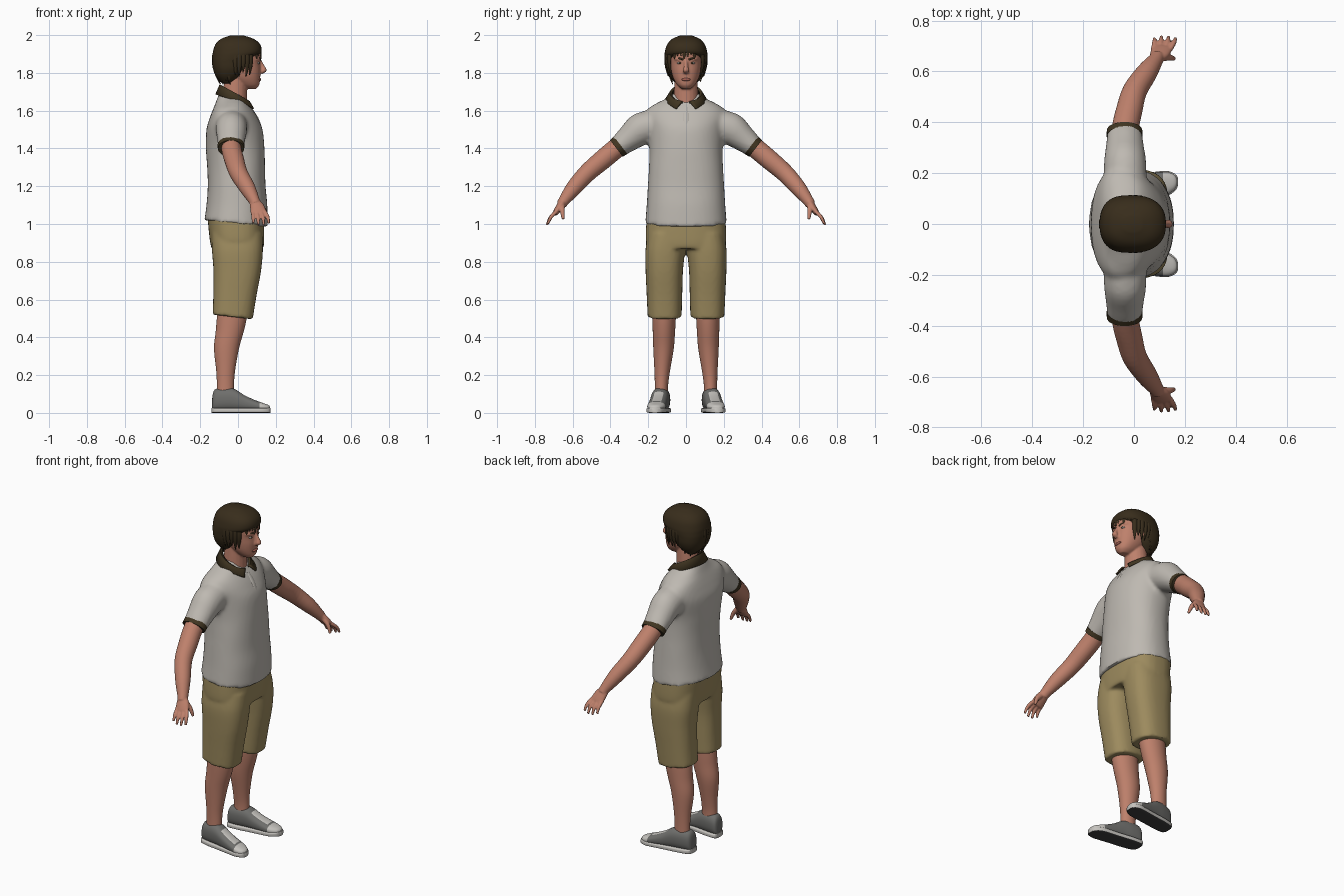
import bpy, bmesh, math
from mathutils import Vector, Matrix

if "Cube" in bpy.data.objects:
    bpy.data.objects.remove(bpy.data.objects["Cube"])

def mat(name, r, g, b):
    m = bpy.data.materials.new(name)
    m.diffuse_color = (r ** 2.2, g ** 2.2, b ** 2.2, 1)
    m.use_nodes = True
    m.node_tree.nodes["Principled BSDF"].inputs["Base Color"].default_value = m.diffuse_color
    return m

SKIN = mat("skin", .74, .50, .42)
HAIR = mat("dark brown hair", .23, .19, .13)
SHIRT = mat("light grey cloth", .74, .72, .69)
TRIM = mat("brown trim", .26, .22, .15)
SHORTS = mat("khaki cloth", .61, .54, .37)
SHOE = mat("grey canvas", .43, .43, .42)
RUBBER = mat("pale rubber", .77, .76, .74)
SOLE = mat("dark sole", .25, .25, .25)
LIPS = mat("lip pink", .66, .39, .34)
EYE = mat("eye white", .80, .77, .74)

def sec(z, x0, x1, w, y=0, tilt=0, bend=0):
    """Horizontal cross-section; bend pulls the flanks backwards."""
    h = (x1 - x0) / 2
    return Vector(((x0 + x1) / 2, y, z)), Vector((h, 0, tilt * h)), Vector((0, w, 0)), Vector((bend, 0, 0))

def spline(rings, sub):
    out = []
    for i in range(len(rings) - 1):
        a, b, c, d = (rings[max(0, min(len(rings) - 1, i + k))] for k in (-1, 0, 1, 2))
        for j in range(sub):
            t = j / sub
            out.append([q + (r - p) * (t / 2) + (p * 2 - q * 5 + r * 4 - s) * (t * t / 2)
                        + (q * 3 - p - r * 3 + s) * (t ** 3 / 2) for p, q, r, s in zip(a, b, c, d)])
    return out + [rings[-1]]

def loft(bm, rings, power=2.0, n=32, sub=4):
    def f(v):
        return math.copysign(abs(v) ** (2 / power), v)
    loops = []
    for C, U, V, B in spline(rings, sub):
        angs = [2 * math.pi * k / n for k in range(n)]
        loops.append([bm.verts.new(C + U * f(math.cos(a)) + V * f(math.sin(a)) - B * math.sin(a) ** 2) for a in angs])
    for p, q in zip(loops, loops[1:]):
        for k in range(n):
            bm.faces.new((p[k], p[(k + 1) % n], q[(k + 1) % n], q[k]))
    bm.faces.new(loops[0][::-1])
    bm.faces.new(loops[-1])

def tube(bm, pts, ref=(1, 0, 0), n=20, sub=4):
    """Tube through (x, y, z, radius along ref, other radius)."""
    P = [Vector(p[:3]) for p in pts]
    rings = []
    for i, p in enumerate(pts):
        d = (P[min(i + 1, len(P) - 1)] - P[max(i - 1, 0)]).normalized()
        u = Vector(ref)
        u = (u - d * u.dot(d)).normalized()
        rings.append((P[i], u * p[3], d.cross(u) * p[-1], Vector()))
    loft(bm, rings, 2, n, sub)

def ball(bm, c, r):
    bmesh.ops.create_uvsphere(bm, u_segments=20, v_segments=12, radius=1,
                              matrix=Matrix.Translation(c) @ Matrix.Diagonal((*r, 1)))

def make(name, bm, mats, voxel=0, smooth=0, rule=None):
    bmesh.ops.recalc_face_normals(bm, faces=bm.faces[:])
    me = bpy.data.meshes.new(name)
    bm.to_mesh(me)
    bm.free()
    ob = bpy.data.objects.new(name, me)
    bpy.context.collection.objects.link(ob)
    if voxel:  # fuse the overlapping volumes into one skin
        m = ob.modifiers.new("fuse", 'REMESH')
        m.mode = 'VOXEL'
        m.voxel_size = voxel
        s = ob.modifiers.new("soften", 'SMOOTH')
        s.factor, s.iterations = .5, smooth
        dg = bpy.context.evaluated_depsgraph_get()
        me = bpy.data.meshes.new_from_object(ob.evaluated_get(dg))
        ob.modifiers.clear()
        ob.data = me
    me.materials.clear()
    for m in mats:
        me.materials.append(m)
    for p in me.polygons:
        p.use_smooth = True
        p.material_index = rule(p) if rule else 0
    me.set_sharp_from_angle(angle=math.radians(50))
    return ob

# Head and neck
bm = bmesh.new()
loft(bm, [sec(1.715, .03, .095, .022), sec(1.735, .0, .112, .046), sec(1.77, -.04, .117, .067),
          sec(1.81, -.07, .120, .078), sec(1.85, -.09, .118, .084), sec(1.9, -.1, .122, .087),
          sec(1.94, -.09, .112, .08), sec(1.97, -.06, .07, .05)], 2.2)
tube(bm, [(-.02, 0, 1.57, .07), (-.018, 0, 1.66, .066), (-.01, 0, 1.78, .06)])
tube(bm, [(.114, 0, 1.868, .008, .009), (.129, 0, 1.835, .012, .011), (.137, 0, 1.815, .016, .017),
          (.122, 0, 1.803, .012, .014)])
for s in (-1, 1):
    ball(bm, (.085, s * .035, 1.873), (.032, .03, .010))
    ball(bm, (.0, s * .088, 1.84), (.02, .014, .03))
make("head", bm, [SKIN], .005, 4)

# Face details
bm = bmesh.new()
ball(bm, (.112, 0, 1.765), (.011, .025, .008))
make("lips", bm, [LIPS])
for s, side in ((-1, "right"), (1, "left")):
    bm = bmesh.new()
    ball(bm, (.1055, s * .033, 1.852), (.009, .014, .006))
    make(side + "_eye", bm, [EYE])
    bm = bmesh.new()
    ball(bm, (.109, s * .032, 1.852), (.0075, .006, .006))
    make(side + "_pupil", bm, [HAIR])
    bm = bmesh.new()
    tube(bm, [(.118, s * .014, 1.87, .005), (.112, s * .035, 1.877, .005), (.095, s * .056, 1.87, .004)],
         ref=(0, 0, 1), n=10)
    make(side + "_eyebrow", bm, [HAIR])

# Hair: cap plus locks around the hairline
bm = bmesh.new()
loft(bm, [sec(1.745, -.085, -.03, .055), sec(1.78, -.115, .015, .088), sec(1.82, -.13, .045, .106),
          sec(1.86, -.135, .065, .111), sec(1.885, -.135, .095, .113), sec(1.91, -.133, .124, .112),
          sec(1.95, -.12, .118, .1), sec(1.98, -.09, .083, .073), sec(1.998, -.04, .03, .03)], 2.4, 40)
for i in range(36):
    a = math.radians(i * 10 + 5)
    front = abs((math.degrees(a) + 180) % 360 - 180)
    tip = (1.885 if front < 50 else 1.79 if front < 115 else 1.75) + .012 * math.sin(i * 2.3)
    pts = []
    for k in range(5):
        z = 1.98 + (tip - 1.98) * k / 4
        e = (z - 1.87) / .13
        f = math.sqrt(1 - e * e) if e > 0 else 1 - e * e * .28
        pts.append((-.004 + .127 * f * math.cos(a), .108 * f * math.sin(a), z,
                    (.012, .014, .014, .011, .002)[k], (.006, .008, .008, .006, .002)[k]))
    tube(bm, pts, ref=(-math.sin(a), math.cos(a), 0), n=8, sub=2)
make("hair", bm, [HAIR])

# Shirt: torso and sleeves fused
bm = bmesh.new()
loft(bm, [sec(1.002, -.178, .157, .216, tilt=-.1), sec(1.1, -.167, .155, .208), sec(1.2, -.16, .146, .202),
          sec(1.3, -.163, .143, .196), sec(1.4, -.17, .14, .194, bend=.01), sec(1.5, -.167, .13, .208, bend=.03),
          sec(1.56, -.15, .105, .222, bend=.03), sec(1.605, -.133, .078, .207, bend=.02),
          sec(1.637, -.12, .052, .16), sec(1.665, -.11, .033, .105), sec(1.69, -.1, .02, .08)], 2.3, 48)
for s in (-1, 1):
    tube(bm, [(-.035, s * .13, 1.535, .085, .08), (-.035, s * .24, 1.502, .083, .086),
              (-.036, s * .31, 1.447, .074, .068), (-.037, s * .362, 1.404, .068, .055)], n=32)
make("shirt", bm, [SHIRT], .011, 5)

# Collar: open strip folded round the neck
bm = bmesh.new()
rows = []
for k in range(37):
    a = math.radians(14 + 332 * k / 36)
    c, s = math.cos(a), math.sin(a)
    tip = max(0, c) ** 6
    rows.append([bm.verts.new(v) for v in (
        (-.016 + .072 * c, .074 * s, 1.685 - .045 * c),
        (-.016 + .08 * c, .084 * s, 1.690 - .045 * c),
        (-.016 + .1 * c, .11 * s + .03 * tip * (1 if s > 0 else -1), 1.652 - .033 * c - .012 * tip))])
for p, q in zip(rows, rows[1:]):
    for j in (0, 1):
        bm.faces.new((p[j], p[j + 1], q[j + 1], q[j]))
ob = make("collar", bm, [TRIM])
sol = ob.modifiers.new("thickness", 'SOLIDIFY')
sol.thickness, sol.offset = .009, 0

# Placket below the collar
bm = bmesh.new()
tube(bm, [(.066, 0, 1.617, .004, .013), (.103, 0, 1.56, .005, .014), (.125, 0, 1.5, .004, .013)], n=12)
make("placket", bm, [SHIRT])

# Arms with hands, and sleeve cuffs
for s, side in ((-1, "right"), (1, "left")):
    bm = bmesh.new()
    tube(bm, [(-.035, s * .29, 1.465, .052), (-.035, s * .37, 1.4, .053), (-.018, s * .45, 1.333, .052),
              (.004, s * .525, 1.268, .048), (.05, s * .595, 1.19, .042), (.085, s * .645, 1.125, .03),
              (.093, s * .66, 1.103, .027)], n=24)
    tube(bm, [(.086, s * .648, 1.12, .027, .022), (.1, s * .668, 1.092, .038, .02),
              (.111, s * .69, 1.06, .04, .015), (.113, s * .694, 1.052, .034, .01)])
    for o, l in ((-.032, .85), (-.011, 1), (.011, 1), (.032, .88)):
        tube(bm, [(.109 + o, s * .686, 1.066, .011), (.119 + o * 1.2, s * (.686 + .032 * l), 1.066 - .032 * l, .01),
                  (.122 + o * 1.3, s * (.686 + .051 * l), 1.066 - .072 * l, .007)], n=12)
    tube(bm, [(.105, s * .655, 1.105, .016), (.14, s * .655, 1.07, .013), (.158, s * .65, 1.025, .008)], n=12)
    make(side + "_arm", bm, [SKIN], .0045, 4)
    bm = bmesh.new()
    tube(bm, [(-.037, s * .346, 1.417, .071, .058), (-.037, s * .368, 1.4, .07, .055)], n=32, sub=1)
    make(side + "_cuff", bm, [TRIM])

# Shorts: hips and two legs fused
bm = bmesh.new()
loft(bm, [sec(.87, -.14, .135, .2), sec(.92, -.15, .139, .213), sec(1.04, -.162, .138, .208)], 2.6, 48)
for s in (-1, 1):
    loft(bm, [sec(.508, -.135, .078, .09, s * .113, -.12), sec(.62, -.131, .098, .094, s * .114),
              sec(.75, -.13, .122, .099, s * .115), sec(.86, -.138, .132, .105, s * .11),
              sec(.95, -.14, .13, .1, s * .1)], 2.5)
make("shorts", bm, [SHORTS], .01, 4)

# Legs and shoes
for s, side in ((-1, "right"), (1, "left")):
    bm = bmesh.new()
    loft(bm, [sec(.05, -.115, -.02, .036, s * .13), sec(.14, -.112, -.021, .035, s * .13),
              sec(.22, -.115, -.016, .041, s * .126), sec(.34, -.127, .005, .054, s * .119),
              sec(.43, -.118, .03, .059, s * .117), sec(.5, -.112, .046, .062, s * .116),
              sec(.6, -.1, .06, .064, s * .115)])
    make(side + "_leg", bm, [SKIN])
    last = [(-.137, .022, .075), (-.124, .04, .122), (-.07, .047, .134), (-.02, .047, .127), (.03, .047, .096),
            (.08, .048, .072), (.125, .046, .055), (.158, .03, .043), (.169, .012, .034)]

    def mid(x):
        return s * (.132 + .14 * (x + .07))

    def shoe_rule(p):
        c = p.center
        tongue = .0 < c.x < .1 and abs(c.y - mid(c.x)) < .024 and p.normal.z > .3
        return 1 if tongue or c.x > .118 else 0
    bm = bmesh.new()
    loft(bm, [(Vector((x, mid(x), h / 2 + .004)), Vector((0, w, 0)), Vector((0, 0, h / 2 - .004)), Vector())
              for x, w, h in last], 2.4, 40)
    make(side + "_shoe", bm, [SHOE, RUBBER], rule=shoe_rule)
    bm = bmesh.new()
    loft(bm, [(Vector((x * 1.02, mid(x), .0135)), Vector((0, w + .004, 0)), Vector((0, 0, .0135)), Vector())
              for x, w, h in last], 5, 40)
    make(side + "_sole", bm, [RUBBER, SOLE], rule=lambda p: 1 if p.normal.z < -.7 else 0)
